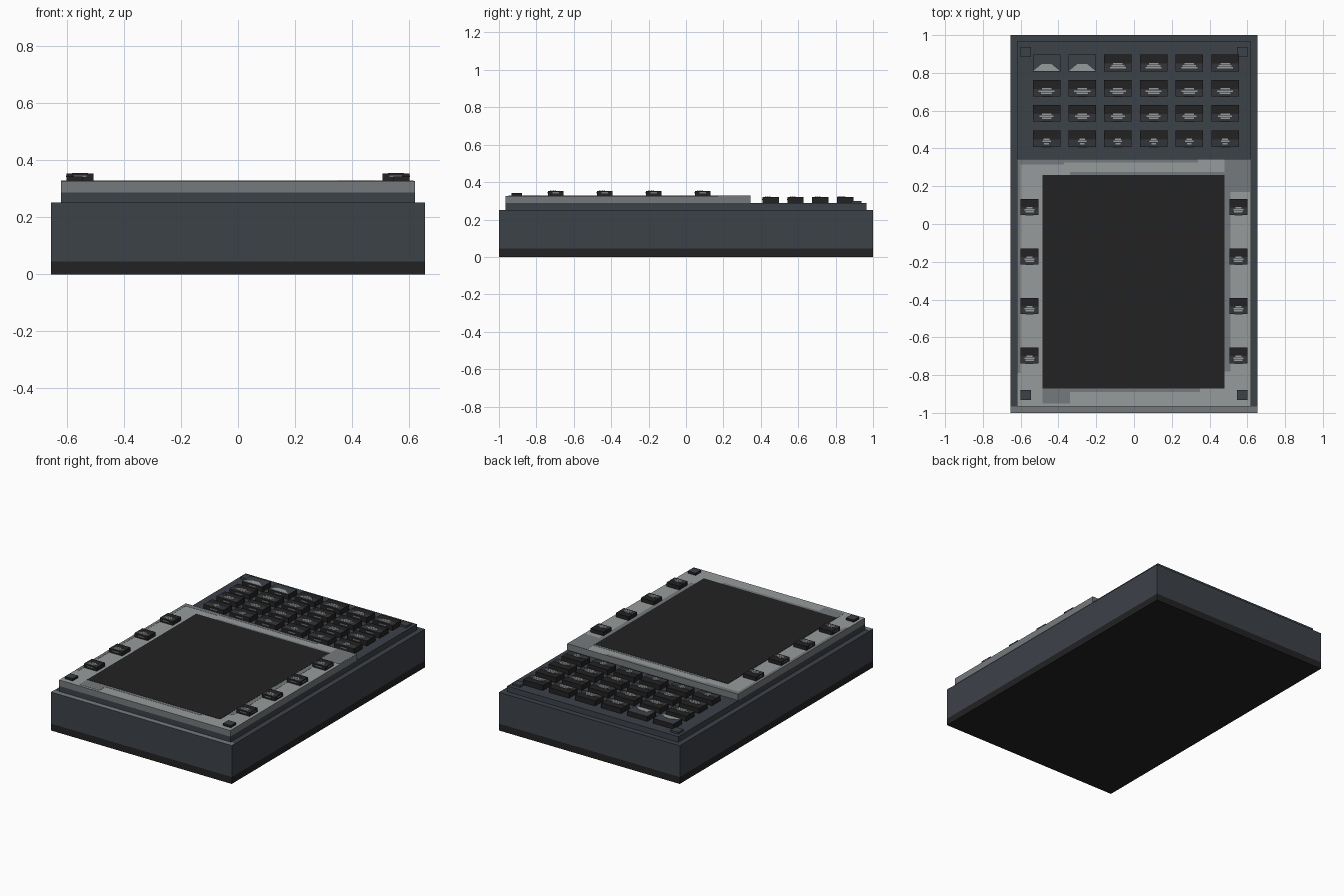
import bpy
import bmesh

default = bpy.data.objects.get("Cube")
if default:
    bpy.data.objects.remove(default, do_unlink=True)


def material(name, r, g, b):
    m = bpy.data.materials.new(name)
    m.diffuse_color = (r, g, b, 1)
    m.use_nodes = True
    node = m.node_tree.nodes["Principled BSDF"]
    node.inputs["Base Color"].default_value = (r, g, b, 1)
    node.inputs["Roughness"].default_value = 0.8
    return m


SLATE = material("slate", 0.046, 0.054, 0.066)
BLACK = material("black", 0.016, 0.016, 0.016)
CHARCOAL = material("charcoal", 0.033, 0.036, 0.040)
LIGHT = material("light_grey", 0.31, 0.33, 0.33)
MID = material("mid_grey", 0.18, 0.195, 0.205)


def prism(name, outline, z0, z1, mat, top_mat=None):
    """Extrude a flat outline upward; the top face may have its own colour."""
    bm = bmesh.new()
    low = [bm.verts.new((x, y, z0)) for x, y in outline]
    high = [bm.verts.new((x, y, z1)) for x, y in outline]
    n = len(outline)
    bm.faces.new(low[::-1])
    top = bm.faces.new(high)
    for i in range(n):
        j = (i + 1) % n
        bm.faces.new((low[i], low[j], high[j], high[i]))
    if top_mat:
        top.material_index = 1
    mesh = bpy.data.meshes.new(name)
    bm.to_mesh(mesh)
    bm.free()
    mesh.materials.append(mat)
    if top_mat:
        mesh.materials.append(top_mat)
    ob = bpy.data.objects.new(name, mesh)
    bpy.context.collection.objects.link(ob)
    return ob


def box(name, x0, x1, y0, y1, z0, z1, mat, top_mat=None):
    return prism(name, [(x0, y0), (x1, y0), (x1, y1), (x0, y1)], z0, z1, mat, top_mat)


def bars(name, cx, y, widths, z):
    """Stack of thin printed bars that makes a key marking."""
    for i, w in enumerate(widths):
        y0 = y + i * 0.011
        box(name, cx - w / 2, cx + w / 2, y0, y0 + 0.008, z, z + 0.002, LIGHT)


# Casing
box("base", -0.655, 0.655, -1, 1, 0, 0.045, BLACK)
box("body", -0.655, 0.655, -1, 1, 0.045, 0.25, SLATE)
box("front_ledge", -0.655, 0.655, -1, -0.965, 0.249, 0.252, SLATE, MID)
box("upper_plate", -0.62, 0.62, -0.965, 0.965, 0.25, 0.287, SLATE)

# Display housing
TOP = 0.327
box("bezel", -0.62, 0.62, -0.965, 0.345, 0.287, TOP, MID, LIGHT)
box("screen", -0.485, 0.48, -0.87, 0.26, TOP - 0.004, TOP + 0.002, BLACK)

# Worn patches on the bezel
patches = [
    (0.48, 0.615, 0.17, 0.345),
    (0.48, 0.51, -0.78, 0.17),
    (-0.34, 0.48, 0.26, 0.275),
    (-0.37, 0.34, 0.325, 0.345),
    (-0.62, -0.37, 0.315, 0.345),
    (-0.485, -0.34, -0.95, -0.87),
    (-0.34, 0.35, -0.89, -0.87),
    (-0.62, -0.60, -0.79, 0.315),
]
for x0, x1, y0, y1 in patches:
    box("bezel_patch", x0, x1, y0, y1, TOP - 0.002, TOP + 0.001, MID)

# Keypad: six columns by four rows
KEY_TOP = 0.32
row_marks = [
    (0.025, 0.045, 0.03),
    (0.05, 0.075, 0.05),
    (0.06, 0.085, 0.05),
    (0.085, 0.07, 0.05),
]
for row in range(4):
    for col in range(6):
        x = -0.463 + col * 0.189
        y = 0.452 + row * 0.1335
        plain = row == 3 and col < 2
        box("key", x - 0.073, x + 0.073, y - 0.044, y + 0.044, 0.28, KEY_TOP,
            BLACK, SLATE if plain else BLACK)
        if plain:
            # Wedge marking on the two special keys
            prism("key_wedge", [(x - 0.07, y - 0.042), (x + 0.07, y - 0.042),
                                (x + 0.025, y - 0.005), (x - 0.025, y - 0.005)],
                  KEY_TOP, KEY_TOP + 0.002, LIGHT)
        else:
            box("key_lower_face", x - 0.073, x + 0.073, y - 0.044, y - 0.004,
                KEY_TOP - 0.002, KEY_TOP + 0.001, CHARCOAL)
            bars("key_mark", x, y - 0.03, row_marks[row], KEY_TOP)
        box("key_front_mark", x - 0.025, x + 0.025, y - 0.046, y - 0.043,
            0.303, 0.31, MID)

# Buttons down both sides of the screen
for side in (-1, 1):
    for i in range(4):
        x, y = side * 0.553, 0.09 - i * 0.262
        box("side_button", x - 0.047, x + 0.047, y - 0.042, y + 0.042,
            TOP - 0.005, 0.352, BLACK)
        box("button_lower_face", x - 0.047, x + 0.047, y - 0.042, y - 0.002,
            0.35, 0.353, CHARCOAL)
        bars("button_mark", x, y - 0.03, (0.045, 0.055, 0.03), 0.352)
        box("button_front_mark", x - 0.022, x + 0.022, y - 0.044, y - 0.041,
            0.34, 0.346, MID)
        edge = x + side * 0.047
        box("button_side_mark", edge - 0.002, edge + 0.002, y - 0.018, y + 0.018,
            0.34, 0.346, MID)

    # Square corner studs
    sx = side * 0.573
    box("front_stud", sx - 0.028, sx + 0.028, -0.932, -0.878, TOP - 0.005, 0.342,
        BLACK, SLATE)
    box("back_stud", sx - 0.028, sx + 0.028, 0.885, 0.938, 0.28, 0.3, SLATE)
